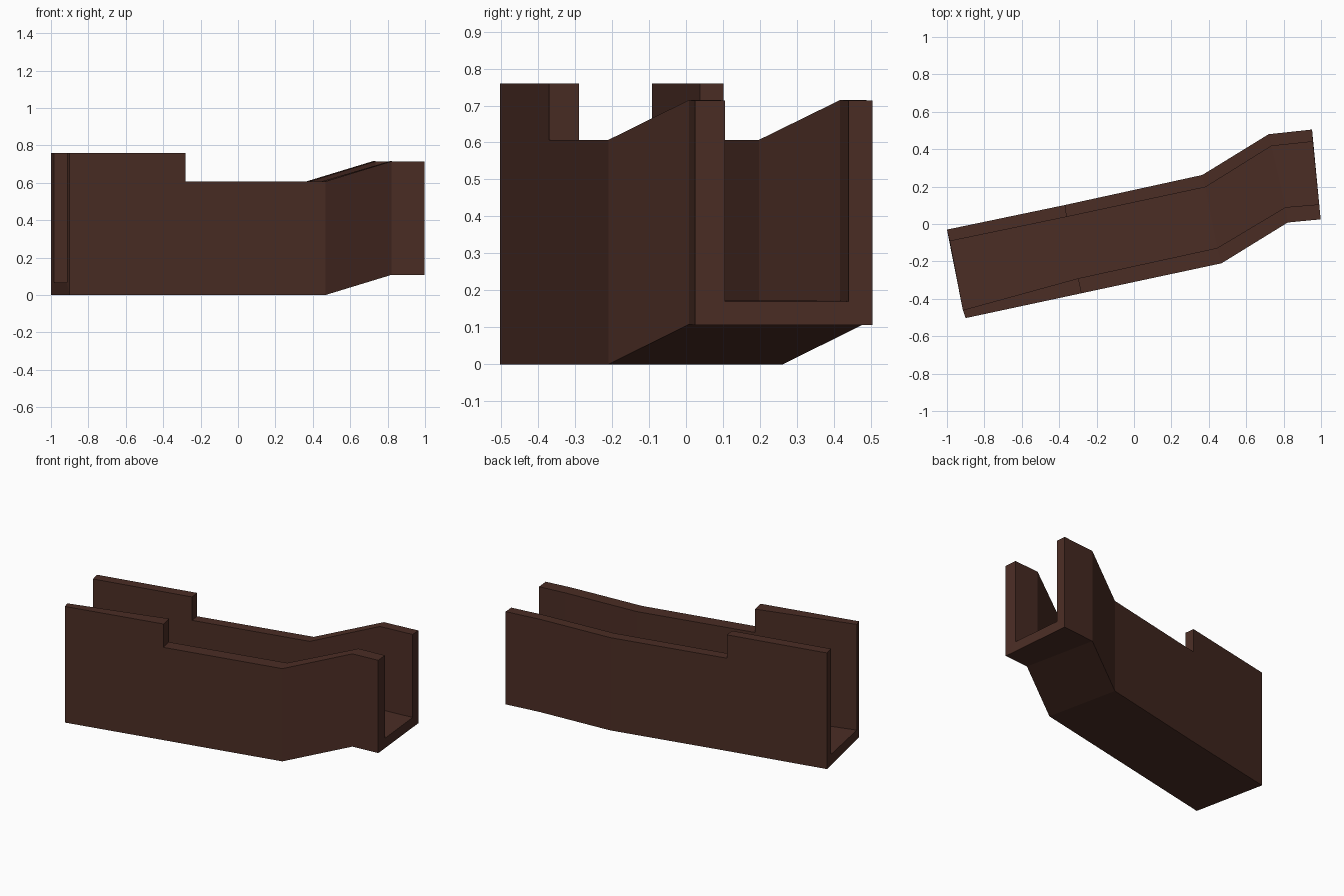
import bpy, bmesh

if "Cube" in bpy.data.objects:
    bpy.data.objects.remove(bpy.data.objects["Cube"])

# Stations along the bent trough: plan points (back outer, back inner,
# front inner, front outer), then heights (bottom, floor, rim)
STATIONS = [
    ([(-1.0, -.03), (-.985, -.092), (-.915, -.46), (-.90, -.503)], (0, .068, .607)),
    ([(-.367, .102), (-.36, .038), (-.297, -.29), (-.28, -.37)], (0, .066, .607)),
    ([(.365, .262), (.382, .197), (.445, -.128), (.468, -.21)], (0, .065, .607)),
    ([(.72, .48), (.735, .417), (.81, .09), (.822, .008)], (.108, .172, .715)),
    ([(.952, .505), (.957, .44), (.99, .105), (.998, .025)], (.106, .17, .713)),
]
STEP = .153   # extra rim height on the first segment

bm = bmesh.new()


def u_section(plan, heights):
    (bo, bi, fi, fo), (bot, floor, rim) = plan, heights
    pts = [(bo, bot), (bo, rim), (bi, rim), (bi, floor),
           (fi, floor), (fi, rim), (fo, rim), (fo, bot)]
    return [bm.verts.new((p[0], p[1], z)) for p, z in pts]


rings = [u_section(*s) for s in STATIONS]

# Skin between neighbouring sections, remembering the first segment's rims
raised = []
for k, (a, b) in enumerate(zip(rings, rings[1:])):
    for i in range(8):
        j = (i + 1) % 8
        f = bm.faces.new((a[i], a[j], b[j], b[i]))
        if k == 0 and i in (1, 5):
            raised.append(f)

# U-shaped ends: back wall, floor, front wall
for r in (rings[0], rings[-1]):
    for idx in ((0, 1, 2, 3), (0, 3, 4, 7), (4, 5, 6, 7)):
        bm.faces.new([r[i] for i in idx])

# Raised rims at the low end
bmesh.ops.recalc_face_normals(bm, faces=bm.faces)
for f in bmesh.ops.extrude_discrete_faces(bm, faces=raised)["faces"]:
    for v in f.verts:
        v.co.z += STEP
bmesh.ops.remove_doubles(bm, verts=bm.verts, dist=1e-4)
bmesh.ops.recalc_face_normals(bm, faces=bm.faces)

mesh = bpy.data.meshes.new("trough")
bm.to_mesh(mesh)
bm.free()
mat = bpy.data.materials.new("dark brown wood")
mat.diffuse_color = (.07, .026, .018, 1)
mat.use_nodes = True
mat.node_tree.nodes["Principled BSDF"].inputs["Base Color"].default_value = mat.diffuse_color
mesh.materials.append(mat)
bpy.context.collection.objects.link(bpy.data.objects.new("trough", mesh))
